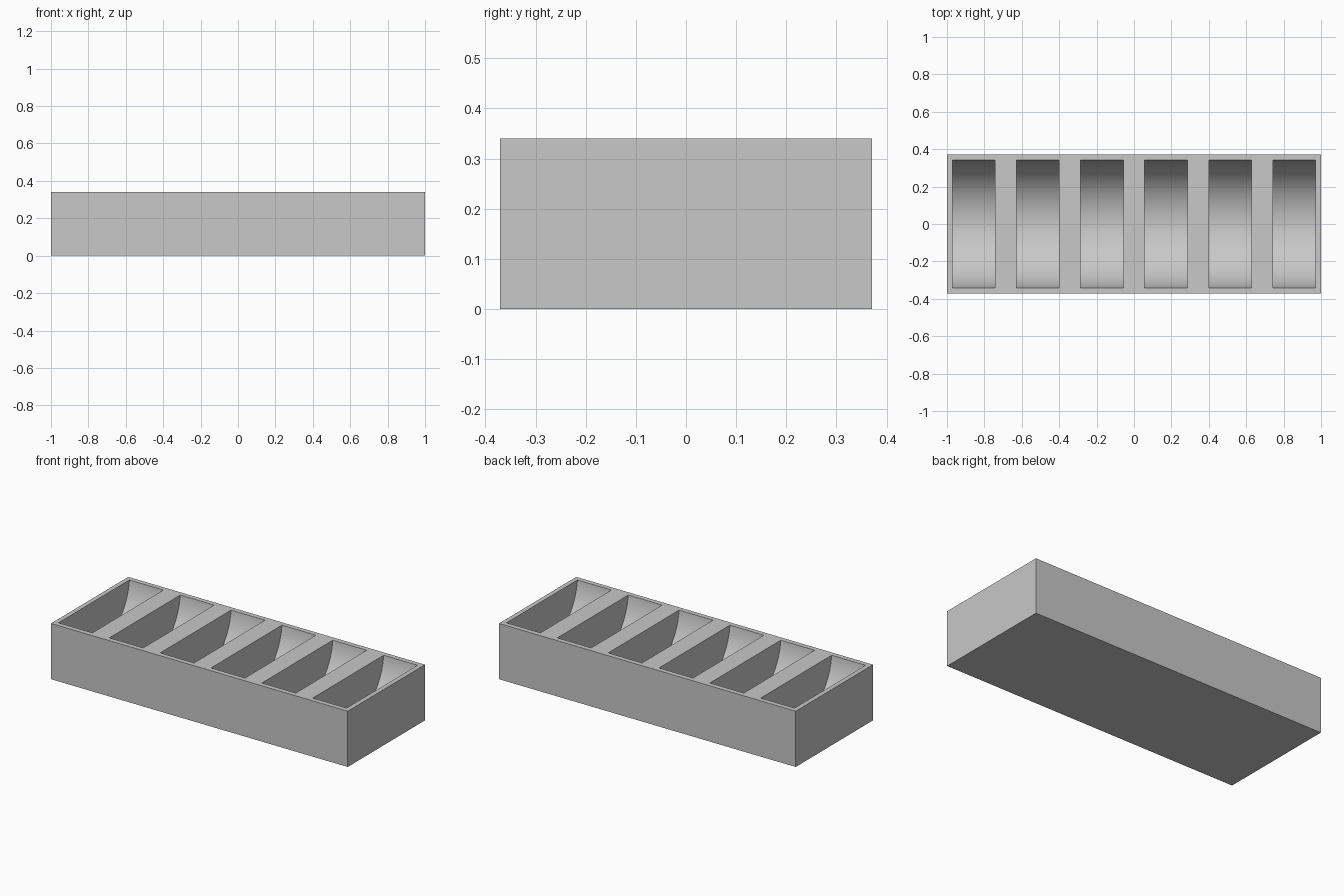
import bpy, bmesh, math
from mathutils import Matrix

old = bpy.data.objects.get("Cube")
if old:
    bpy.data.objects.remove(old, do_unlink=True)

UNIT = 2 / 175                      # design grid: 175 steps along the length
LENGTH, DEPTH, HEIGHT = 2.0, 65 * UNIT, 0.34
SLOT_WIDTH, SLOT_PITCH, SLOT_RADIUS = 20 * UNIT, 30 * UNIT, 30 * UNIT
FLOOR = 2.5 * UNIT
SLOTS = 6

# Plain grey plastic
grey = bpy.data.materials.new("light grey")
grey.use_nodes = True
colour = (0.58, 0.58, 0.58, 1)
grey.diffuse_color = colour
grey.node_tree.nodes["Principled BSDF"].inputs["Base Color"].default_value = colour


def make_object(name, bm):
    mesh = bpy.data.meshes.new(name)
    bm.to_mesh(mesh)
    bm.free()
    mesh.materials.append(grey)
    obj = bpy.data.objects.new(name, mesh)
    bpy.context.collection.objects.link(obj)
    return obj


# Solid block
bm = bmesh.new()
bmesh.ops.create_cube(bm, size=1, matrix=Matrix.Translation((0, 0, HEIGHT / 2))
                      @ Matrix.Diagonal((LENGTH, DEPTH, HEIGHT, 1)))
tray = make_object("slotted_tray", bm)

# Row of discs lying across the block, one for each slot
bm = bmesh.new()
for i in range(SLOTS):
    x = (i - (SLOTS - 1) / 2) * SLOT_PITCH
    place = Matrix.Translation((x, 0, FLOOR + SLOT_RADIUS)) @ Matrix.Rotation(math.pi / 2, 4, "Y")
    bmesh.ops.create_cone(bm, cap_ends=True, segments=128, radius1=SLOT_RADIUS,
                          radius2=SLOT_RADIUS, depth=SLOT_WIDTH, matrix=place)
cutter = make_object("slot_cutter", bm)
cutter.hide_render = True

# Carve the round-bottomed slots
cut = tray.modifiers.new("slots", "BOOLEAN")
cut.operation = "DIFFERENCE"
cut.solver = "EXACT"
cut.object = cutter
bpy.ops.object.select_all(action="DESELECT")
bpy.context.view_layer.objects.active = tray
tray.select_set(True)
bpy.ops.object.modifier_apply(modifier=cut.name)
bpy.data.objects.remove(cutter, do_unlink=True)

# Smooth slot floors with crisp rims
bpy.ops.object.shade_smooth_by_angle(angle=math.radians(30))
